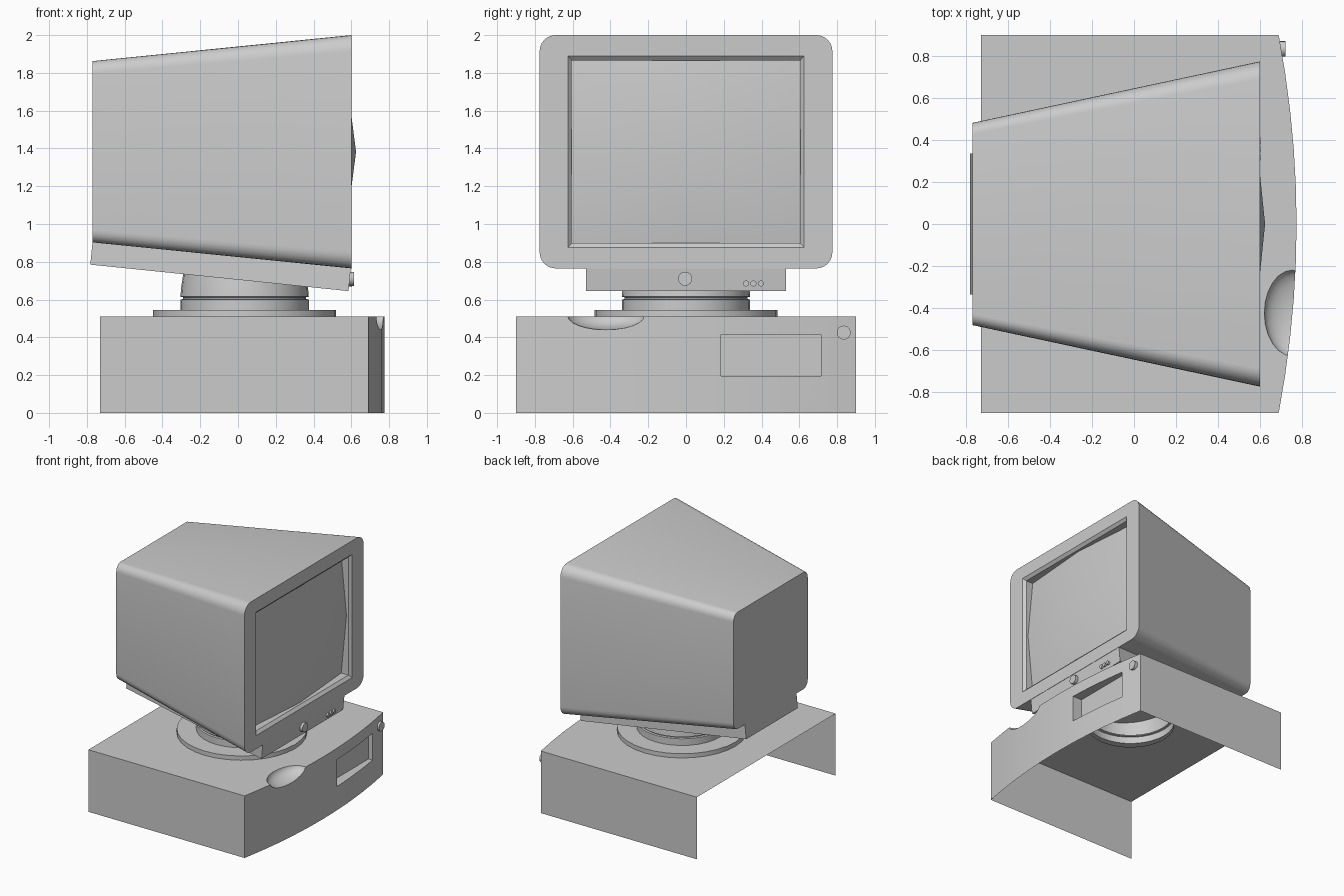
import bpy, bmesh, math
from mathutils import Vector

if "Cube" in bpy.data.objects:
    bpy.data.objects.remove(bpy.data.objects["Cube"])


def make(name, verts, faces, smooth=True, fix=True):
    me = bpy.data.meshes.new(name)
    me.from_pydata(verts, [], faces)
    if fix:
        bm = bmesh.new()
        bm.from_mesh(me)
        bmesh.ops.recalc_face_normals(bm, faces=bm.faces)
        bm.to_mesh(me)
        bm.free()
    ob = bpy.data.objects.new(name, me)
    bpy.context.collection.objects.link(ob)
    if smooth:
        finish(ob)
    return ob


def finish(ob, angle=30):
    bpy.ops.object.select_all(action='DESELECT')
    ob.select_set(True)
    bpy.context.view_layer.objects.active = ob
    bpy.ops.object.shade_smooth_by_angle(angle=math.radians(angle))


def box(name, x0, x1, y0, y1, z0, z1):
    v = [(x, y, z) for x in (x0, x1) for y in (y0, y1) for z in (z0, z1)]
    f = [(0, 1, 3, 2), (4, 6, 7, 5), (0, 4, 5, 1), (2, 3, 7, 6), (0, 2, 6, 4), (1, 5, 7, 3)]
    return make(name, v, f, False)


def lathe(name, profile, cx, n=32):
    v, f = [], []
    for r, z in profile:
        v += [(cx + r * math.cos(2 * math.pi * i / n), r * math.sin(2 * math.pi * i / n), z) for i in range(n)]
    for k in range(len(profile) - 1):
        for i in range(n):
            j = (i + 1) % n
            f.append((k * n + i, k * n + j, k * n + n + j, k * n + n + i))
    return make(name, v, f)


def knob(name, x, y, z, r, depth, n=16):
    # short round button pointing along +x with a bevelled rim
    bpy.ops.mesh.primitive_cylinder_add(vertices=n, radius=r, depth=depth,
                                        location=(x, y, z), rotation=(0, math.pi / 2, 0))
    ob = bpy.context.object
    ob.name = name
    finish(ob)


def cut(ob, cutter):
    m = ob.modifiers.new("cut", 'BOOLEAN')
    m.operation, m.solver, m.object = 'DIFFERENCE', 'EXACT', cutter
    bpy.ops.object.select_all(action='DESELECT')
    bpy.context.view_layer.objects.active = ob
    ob.select_set(True)
    bpy.ops.object.modifier_apply(modifier=m.name)
    bpy.data.objects.remove(cutter)


CX, TOP = 0.035, 0.51

# computer case: bowed front outline extruded upward
outline = [(-0.73, 0.9), (-0.73, -0.9)]
N = 10
for i in range(N + 1):
    y = -0.9 + 1.8 * i / N
    outline.append((0.775 - 0.085 * (y / 0.9) ** 2, y))
n = len(outline)
verts = [(x, y, z) for z in (0, TOP) for x, y in outline]
faces = [tuple(range(n)), tuple(range(n, 2 * n))]
faces += [(i, (i + 1) % n, n + (i + 1) % n, n + i) for i in range(n)]
case = make("computer_case", verts, faces, False)

# drive bay, finger scoop and swivel hole cut from the case
cut(case, box("bay_cutter", 0.685, 0.9, 0.185, 0.715, 0.195, 0.415))
bpy.ops.mesh.primitive_uv_sphere_add(segments=24, ring_count=12, location=(0.755, -0.425, TOP + 0.005))
scoop = bpy.context.object
scoop.scale = (0.135, 0.207, 0.075)
bpy.context.view_layer.update()
cut(case, scoop)
bpy.ops.mesh.primitive_cylinder_add(vertices=32, radius=0.335, depth=0.2, location=(CX, 0, TOP))
cut(case, bpy.context.object)

# open bottom, back and swivel hole
bm = bmesh.new()
bm.from_mesh(case.data)
gone = []
for f in bm.faces:
    c = f.calc_center_median()
    hole = c.z < TOP - 0.005 and (c.xy - Vector((CX, 0))).length < 0.36
    if hole or c.z < 0.001 or c.x < -0.729:
        gone.append(f)
bmesh.ops.delete(bm, geom=gone, context='FACES')
bm.to_mesh(case.data)
bm.free()
finish(case)

# swivel pedestal
lathe("swivel_pedestal", [(0.335, TOP), (0.485, TOP), (0.485, 0.545), (0.34, 0.545), (0.34, 0.6),
                          (0.325, 0.603), (0.325, 0.612), (0.34, 0.615), (0.335, 0.67), (0.325, 0.735)], CX)

# tilted monitor foot under the housing
foot = []
for x, z, w in ((-0.77, 0.905, 0.335), (-0.782, 0.785, 0.335), (0.585, 0.645, 0.53), (0.597, 0.767, 0.53)):
    foot += [(x, -w, z), (x, w, z)]
make("monitor_foot", foot, [(0, 1, 3, 2), (2, 3, 5, 4), (4, 5, 7, 6), (6, 7, 1, 0),
                            (0, 2, 4, 6), (1, 7, 5, 3)])

# monitor housing: rounded front tapering to the back, with a bevelled screen opening
CZ, HY, HZ, R, S = 1.3825, 0.775, 0.6175, 0.085, 6
signs = [(1, 1), (-1, 1), (-1, -1), (1, -1)]
ring = []
for k, (sy, sz) in enumerate(signs):
    for i in range(S + 1):
        a = math.pi / 2 * (k + i / S)
        ring.append((sy * (HY - R) + R * math.cos(a), sz * (HZ - R) + R * math.sin(a)))
m = len(ring)
verts = [(0.6, y, CZ + z) for y, z in ring] + [(-0.77, y * 0.622, CZ + z * 0.777) for y, z in ring]
faces = [(i, (i + 1) % m, m + (i + 1) % m, m + i) for i in range(m)] + [tuple(range(m, 2 * m))]
o = 2 * m
for x, hy, hz in ((0.6, 0.625, 0.507), (0.58, 0.605, 0.484), (0.51, 0.605, 0.484)):
    verts += [(x, sy * hy, CZ + sz * hz) for sy, sz in signs]
for k in range(4):
    j = (k + 1) % 4
    faces += [(k * (S + 1) + i, k * (S + 1) + i + 1, o + k) for i in range(S)]
    faces.append((k * (S + 1) + S, j * (S + 1), o + j, o + k))
    faces += [(o + 4 * q + k, o + 4 * q + j, o + 4 * q + 4 + j, o + 4 * q + 4 + k) for q in (0, 1)]
make("monitor_housing", verts, faces)

# bulging glass screen
verts = []
for b in (-1, 0, 1):
    for a in (-1, 0, 1):
        verts.append(((0.625, 0.5625, 0.515)[abs(a) + abs(b)], 0.605 * a, CZ + 0.484 * b))
faces = []
for c in (0, 2, 8, 6):
    e = {0: (1, 3), 2: (5, 1), 8: (7, 5), 6: (3, 7)}[c]
    faces += [(c, e[0], 4), (c, 4, e[1])]
make("screen", verts, faces)

# controls
knob("monitor_knob", 0.6, -0.005, 0.71, 0.037, 0.03)
for i in range(3):
    knob("monitor_button_%d" % (i + 1), 0.592, 0.318 + 0.039 * i, 0.685, 0.016, 0.024, 12)
knob("power_button", 0.705, 0.835, 0.425, 0.037, 0.035)
